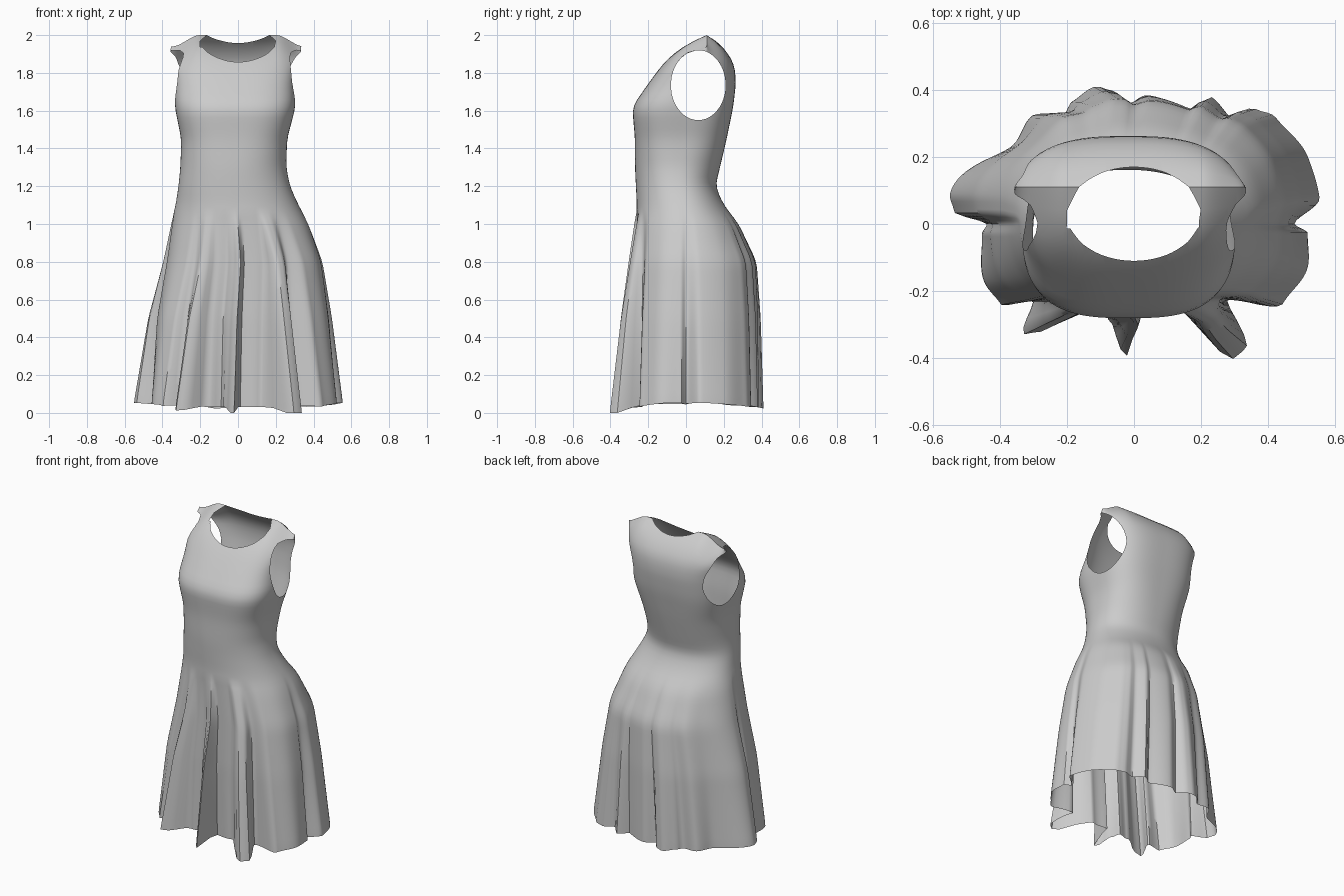
import bpy, bmesh
from math import sin, cos, pi, tau, atan2, degrees, hypot

if "Cube" in bpy.data.objects:
    bpy.data.objects.remove(bpy.data.objects["Cube"])

SEGMENTS, RINGS = 216, 64

# Dress outline: height, right edge, left edge, front, back
OUTLINE = [
    (0.0, -.555, .555, -.30, .39), (0.5, -.48, .50, -.29, .385),
    (0.8, -.40, .45, -.275, .37), (1.0, -.355, .375, -.265, .28),
    (1.1, -.33, .32, -.26, .2), (1.2, -.315, .275, -.265, .155),
    (1.3, -.305, .255, -.27, .18), (1.45, -.30, .26, -.27, .215),
    (1.62, -.335, .305, -.285, .25), (1.75, -.335, .30, -.195, .265),
    (1.85, -.35, .315, -.12, .255), (1.92, -.36, .33, -.05, .21),
    (1.97, -.36, .335, .03, .165), (2.0, -.355, .335, .11, .11)]

# Pleats at the hem: angle in degrees, distance from the centre
HEM = [
    (0, .48), (8, .56), (21, .557), (37, .53), (44, .5), (48, .43), (59, .445),
    (63, .375), (84, .387), (95, .35), (99, .404), (106, .427), (117, .41),
    (122, .39), (134, .445), (145, .43), (171, .557), (176, .54), (180, .44),
    (184, .456), (201, .48), (211, .465), (217, .38), (225, .465), (229, .425),
    (236, .3), (250, .25), (256, .3), (267, .395), (272, .23), (298, .26),
    (306, .5), (312, .5), (321, .36), (332, .505), (346, .535), (357, .52), (360, .48)]


def clamp(v):
    return max(0.0, min(1.0, v))


def smooth(v):
    v = clamp(v)
    return v * v * (3 - 2 * v)


def lookup(table, key, ease=clamp):
    """Interpolate the rows of a table by their first value."""
    for a, b in zip(table, table[1:]):
        if key <= b[0]:
            break
    t = ease((key - a[0]) / (b[0] - a[0]))
    return [p + (q - p) * t for p, q in zip(a[1:], b[1:])]


def outline(z):
    """Outline with its corners softened, exact at the shoulder ridge."""
    d = min(0.035, 2.0 - z)
    samples = [lookup(OUTLINE, z + k * d) for k in (-1, -.5, 0, .5, 1)]
    return [sum(s) / len(samples) for s in zip(*samples)]


def section(z, phi):
    """Point on the rounded cross-section at height z."""
    right, left, front, back = outline(z)
    n = 2.2 + 0.7 * smooth((z - 1.2) / 0.4)
    cx = (right + left) / 2
    cy = (front + back) / 2 * smooth((z - 0.9) / 0.4)
    c, s = cos(phi), sin(phi)
    k = (abs(c) ** n + abs(s) ** n) ** (-1 / n)
    depth = back - cy if s > 0 else cy - front
    return cx + (left - right) / 2 * c * k, cy + depth * s * k


def dress_point(z, phi):
    x, y = section(z, phi)
    # Pleats grow from the waist to the hem
    hx, hy = section(0, phi)
    fold = lookup(HEM, degrees(atan2(hy, hx)) % 360, smooth)[0] / hypot(hx, hy)
    scale = 1 + (fold - 1) * clamp((1.06 - z) / 1.06) ** 0.8
    x, y = x * scale, y * scale
    # Uneven hem and sloping shoulders
    lift = max(0, .03 + .08 * x * x - .12 * max(0, fold - 1))
    z += lift * clamp(1 - z / 0.5)
    z -= 0.06 * smooth((abs(x) - 0.2) / 0.15) * clamp((z - 1.8) / 0.15)
    return x, y, z


def cut(bm, inside):
    """Cut an opening along the line where inside() is zero."""
    value = {v: inside(v.co) for v in bm.verts}
    new = []
    for e in list(bm.edges):
        a, b = e.verts
        fa, fb = value[a], value[b]
        if fa * fb < 0:
            new.append(bmesh.utils.edge_split(e, a, fa / (fa - fb))[1])
    bmesh.ops.connect_verts(bm, verts=new)
    gone = [f for f in bm.faces if inside(f.calc_center_median()) < 0]
    bmesh.ops.delete(bm, geom=gone, context='FACES')


def armhole(p):
    if abs(p.x) < 0.2:
        return 1
    return hypot((p.y - 0.065) / 0.145, (p.z - 1.735) / 0.185) - 1


def neckline(p):
    if p.z < 1.7:
        return 1
    return hypot(p.x / 0.2, (p.y - 0.03) / 0.14) - 1


# Loft the garment from hem to shoulder ridge
bm = bmesh.new()
rings = []
for i in range(RINGS + 1):
    z = 2 * i / RINGS
    rings.append([bm.verts.new(dress_point(z, tau * j / SEGMENTS)) for j in range(SEGMENTS)])
for low, high in zip(rings, rings[1:]):
    for j in range(SEGMENTS):
        k = (j + 1) % SEGMENTS
        bm.faces.new((low[j], low[k], high[k], high[j]))
bmesh.ops.remove_doubles(bm, verts=rings[-1], dist=0.0005)

# Openings for arms and neck
cut(bm, armhole)
cut(bm, neckline)

mesh = bpy.data.meshes.new("dress")
bm.to_mesh(mesh)
bm.free()
dress = bpy.data.objects.new("dress", mesh)
bpy.context.collection.objects.link(dress)

# Plain grey cloth
cloth = bpy.data.materials.new("grey cloth")
cloth.use_nodes = True
grey = (0.6, 0.6, 0.6, 1)
cloth.diffuse_color = grey
cloth.node_tree.nodes["Principled BSDF"].inputs["Base Color"].default_value = grey
mesh.materials.append(cloth)

bpy.context.view_layer.objects.active = dress
dress.select_set(True)
bpy.ops.object.shade_smooth_by_angle(angle=pi / 4)
